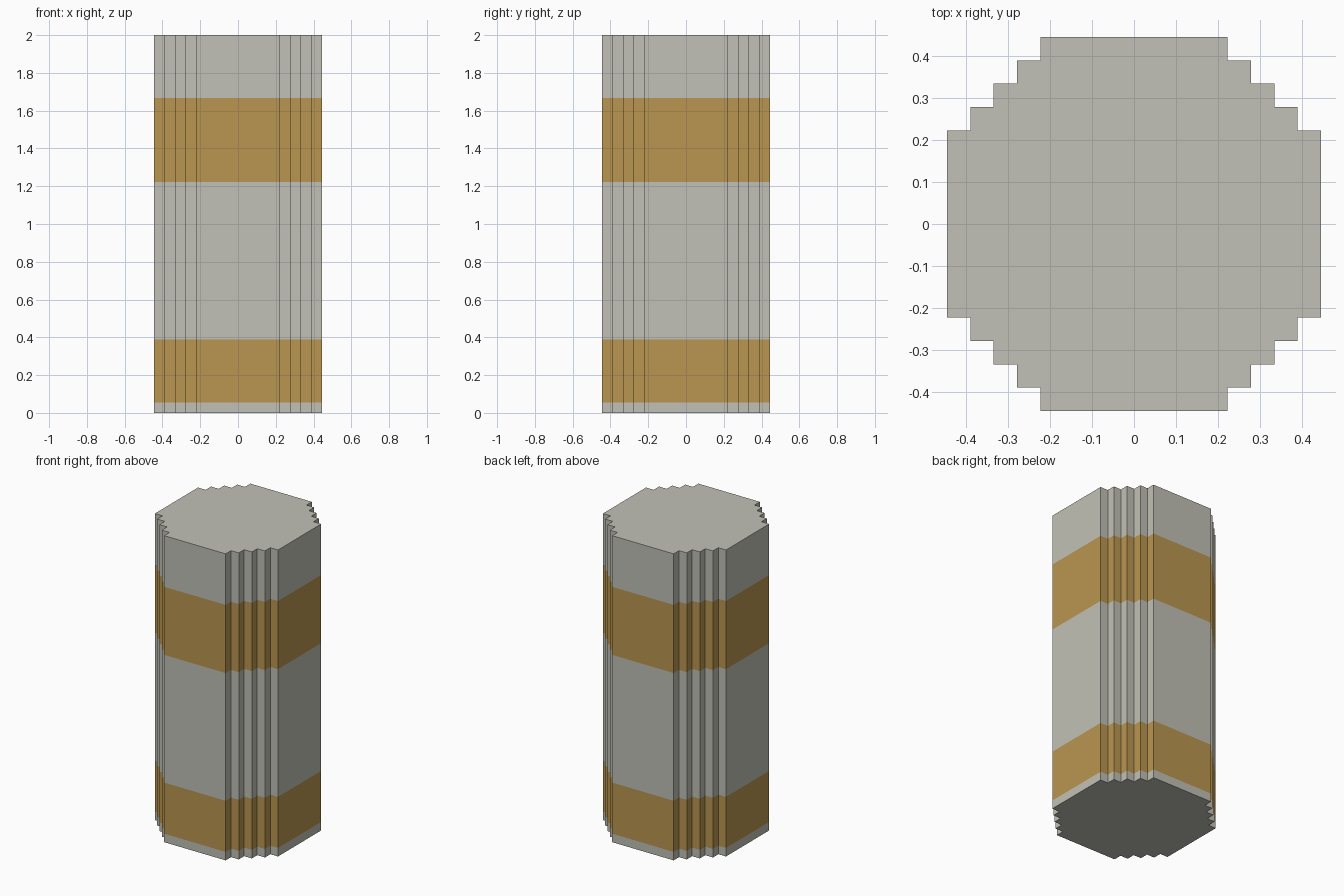
import bpy, bmesh

if "Cube" in bpy.data.objects:
    bpy.data.objects.remove(bpy.data.objects["Cube"])

U = 2 / 36  # step size of the blocky model


def srgb(r, g, b):
    def lin(c):
        c /= 255
        return c / 12.92 if c <= 0.04045 else ((c + 0.055) / 1.055) ** 2.4
    return (lin(r), lin(g), lin(b), 1)


def material(name, rgb):
    m = bpy.data.materials.new(name)
    m.diffuse_color = srgb(*rgb)
    m.use_nodes = True
    m.node_tree.nodes["Principled BSDF"].inputs["Base Color"].default_value = m.diffuse_color
    return m


# Stepped round outline: one quadrant, rotated four times
quadrant = [(8, -4), (8, 4), (7, 4), (7, 5), (6, 5), (6, 6), (5, 6), (5, 7), (4, 7)]
outline = []
for _ in range(4):
    outline += quadrant
    quadrant = [(-y, x) for x, y in quadrant]

# Heights where the colour changes; odd sections are the gold bands
levels = [0, 1, 7, 22, 30, 36]

bm = bmesh.new()
rings = [[bm.verts.new((x * U, y * U, z * U)) for x, y in outline] for z in levels]
n = len(outline)
for section, (low, high) in enumerate(zip(rings, rings[1:])):
    for i in range(n):
        j = (i + 1) % n
        face = bm.faces.new((low[i], low[j], high[j], high[i]))
        face.material_index = section % 2

# End caps
bm.faces.new(rings[0][::-1])
bm.faces.new(rings[-1])
bm.normal_update()

mesh = bpy.data.meshes.new("banded_column")
bm.to_mesh(mesh)
bm.free()
mesh.materials.append(material("warm grey", (193, 193, 183)))
mesh.materials.append(material("gold", (186, 150, 80)))
column = bpy.data.objects.new("banded_column", mesh)
bpy.context.collection.objects.link(column)
